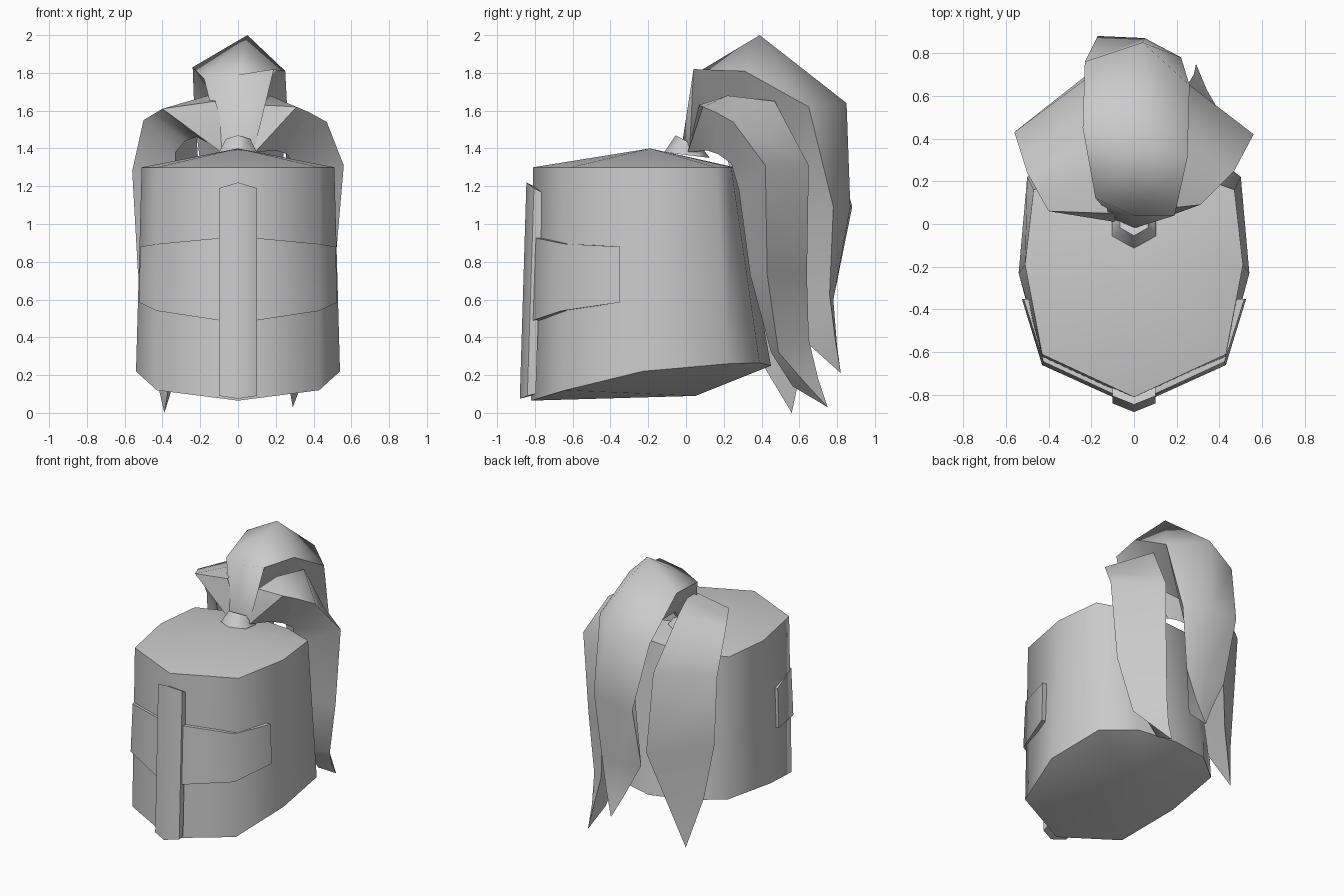
import bpy, bmesh, math


def loft(name, rings, centres=None, angle=40):
    """Skin equal-sized rings; a one-point ring closes to a tip; centres make fan caps."""
    bm = bmesh.new()
    vs = [[bm.verts.new(p) for p in r] for r in rings]
    for a, b in zip(vs, vs[1:]):
        n = len(a)
        for i in range(n):
            j = (i + 1) % n
            if len(b) == 1:
                bm.faces.new((a[i], a[j], b[0]))
            else:
                bm.faces.new((a[i], a[j], b[j], b[i]))
    for k, ring in enumerate((vs[0], vs[-1])):
        if len(ring) < 3:
            continue
        if centres:
            c = bm.verts.new(centres[k])
            for i in range(len(ring)):
                bm.faces.new((ring[i], ring[(i + 1) % len(ring)], c))
        else:
            bm.faces.new(ring)
    bmesh.ops.recalc_face_normals(bm, faces=bm.faces)
    me = bpy.data.meshes.new(name)
    bm.to_mesh(me)
    bm.free()
    ob = bpy.data.objects.new(name, me)
    bpy.context.collection.objects.link(ob)
    bpy.ops.object.select_all(action='DESELECT')
    ob.select_set(True)
    bpy.context.view_layer.objects.active = ob
    bpy.ops.object.shade_smooth_by_angle(angle=math.radians(angle))
    return ob


def mirror_loop(half):
    """Front tip .. back point on +x, mirrored to a full loop."""
    return half + [(-x, y, z) for x, y, z in half[-2:0:-1]]


# helmet body: ten-sided bucket with shallow peaked top and sloped underside
bottom = [(0, -.82, .065), (.43, -.64, .12), (.54, -.23, .22),
          (.5, .22, .26), (.29, .39, .265), (0, .45, .25)]
top = [(0, -.81, 1.3), (.43, -.61, 1.3), (.51, -.19, 1.3),
       (.47, .16, 1.3), (.25, .24, 1.3), (0, .26, 1.3)]
loft("helmet_body", [mirror_loop(bottom), mirror_loop(top)],
     centres=[(0, .05, .09), (0, -.19, 1.4)], angle=65)

# visor band wrapped round the front
half = [(0, -.855, .935, .475), (.43, -.66, .895, .54), (.525, -.35, .88, .585)]
path = [(-x, y, a, b) for x, y, a, b in half[:0:-1]] + half
band = []
for x, y, hi, lo in path:
    dy = .015 if abs(x) < .5 else 0
    band.append([(x * .985, y + dy, hi), (x, y, lo),
                 (x * .93, y + dy * 3, lo), (x * .92, y + dy * 3.3, hi)])
loft("visor_band", band, angle=60)

# vertical chevron bar down the front
bar = []
for z, y, tip in ((.09, -.84, -.015), (1.19, -.805, .03)):
    bar.append([(-.1, y, z), (0, y - .04, z + tip), (.1, y, z),
                (.1, y + .045, z - tip * .8), (0, y + .02, z), (-.1, y + .045, z - tip * .8)])
loft("front_bar", bar, angle=55)

# tilted plume socket
socket = []
for cy, cz, r, slope in ((.005, 1.365, .12, -.015), (.02, 1.43, .075, -.04)):
    ring = []
    for i in range(6):
        a = math.radians(60 * i + 30)
        ring.append((r * math.cos(a), cy + r * math.sin(a), cz + slope * math.sin(a)))
    socket.append(ring)
loft("plume_socket", socket, angle=60)

# centre plume: left edge, outer ridge, right edge, inner keel, ending in a point
loft("centre_plume", [
    [(-.09, .02, 1.41), (0, -.02, 1.43), (.09, .02, 1.41), (0, .05, 1.40)],
    [(-.18, .12, 1.77), (0, .04, 1.79), (.19, .04, 1.82), (0, .13, 1.50)],
    [(-.24, .45, 1.83), (.05, .39, 2.0), (.25, .31, 1.81), (0, .31, 1.50)],
    [(-.23, .76, 1.56), (.04, .85, 1.64), (.26, .65, 1.62), (0, .48, 1.36)],
    [(-.17, .88, 1.09), (.05, .87, 1.09), (.22, .78, 1.09), (.02, .58, 1.05)],
    [(-.16, .76, .63), (.03, .78, .60), (.17, .76, .63), (.02, .60, .60)],
    [(-.04, .78, .39), (.05, .80, .35), (.11, .79, .39), (.04, .63, .38)],
    [(.05, .82, .21)]], angle=68)

# side plumes: front edge, back edge, inner keel
loft("right_plume", [
    [(.09, .01, 1.38), (.05, .05, 1.43), (.05, .05, 1.38)],
    [(.31, .09, 1.62), (.12, .07, 1.63), (.20, .11, 1.39)],
    [(.38, .16, 1.59), (.17, .22, 1.68), (.26, .17, 1.37)],
    [(.47, .25, 1.54), (.22, .47, 1.65), (.29, .24, 1.32)],
    [(.56, .42, 1.31), (.26, .65, 1.31), (.28, .28, 1.18)],
    [(.51, .43, .73), (.25, .64, .73), (.24, .34, .73)],
    [(.42, .49, .32), (.25, .65, .39), (.26, .45, .32)],
    [(.34, .63, .16), (.28, .70, .18), (.27, .565, .14)],
    [(.29, .75, .03)]], angle=50)
loft("left_plume", [
    [(-.09, .01, 1.38), (-.05, .05, 1.43), (-.05, .05, 1.38)],
    [(-.40, .06, 1.61), (-.12, .05, 1.65), (-.22, .10, 1.46)],
    [(-.45, .15, 1.58), (-.16, .22, 1.68), (-.28, .15, 1.44)],
    [(-.50, .24, 1.55), (-.23, .42, 1.65), (-.33, .21, 1.38)],
    [(-.56, .43, 1.28), (-.21, .69, 1.31), (-.34, .26, 1.18)],
    [(-.53, .42, .75), (-.18, .73, .72), (-.32, .33, .73)],
    [(-.47, .46, .35), (-.27, .64, .38), (-.34, .38, .30)],
    [(-.39, .56, 0)]], angle=50)
